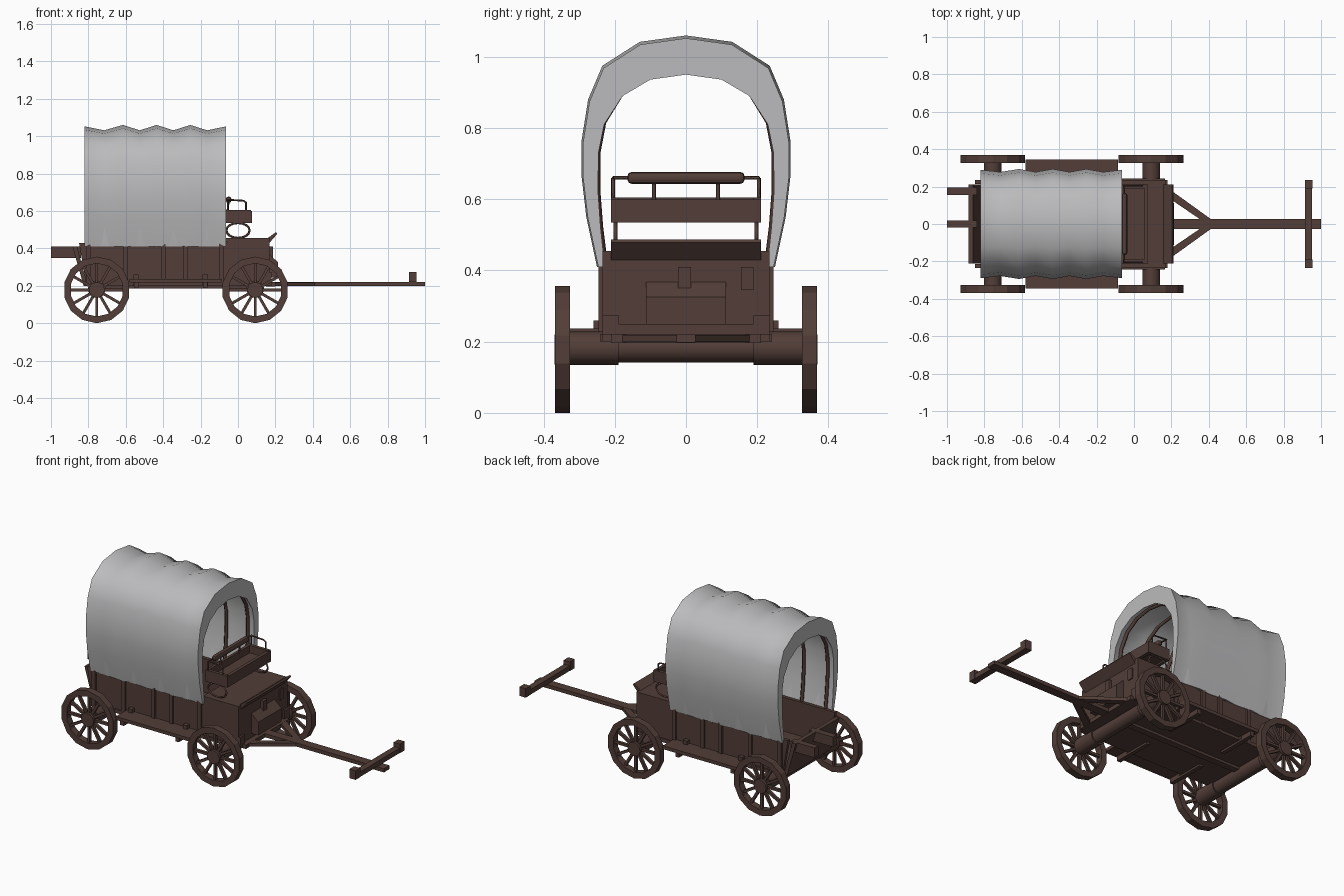
import bpy, bmesh
from math import pi, sin, cos
from mathutils import Vector, Matrix

if "Cube" in bpy.data.objects:
    bpy.data.objects.remove(bpy.data.objects["Cube"])


def material(name, rgb):
    m = bpy.data.materials.new(name)
    m.use_nodes = True
    m.diffuse_color = (*rgb, 1)
    m.node_tree.nodes["Principled BSDF"].inputs["Base Color"].default_value = (*rgb, 1)
    return m


WOOD = material("dark brown wood", (0.085, 0.048, 0.039))
CLOTH = material("grey canvas", (0.5, 0.5, 0.51))


def finish(name, bm, mat=WOOD, smooth=None):
    bmesh.ops.recalc_face_normals(bm, faces=bm.faces)
    me = bpy.data.meshes.new(name)
    bm.to_mesh(me)
    bm.free()
    me.materials.append(mat)
    ob = bpy.data.objects.new(name, me)
    bpy.context.collection.objects.link(ob)
    if smooth:
        bpy.ops.object.select_all(action="DESELECT")
        ob.select_set(True)
        bpy.context.view_layer.objects.active = ob
        bpy.ops.object.shade_smooth_by_angle(angle=smooth)
    return ob


def add_box(bm, x, y, z):
    size = Matrix.Diagonal((x[1] - x[0], y[1] - y[0], z[1] - z[0], 1))
    mid = Matrix.Translation((sum(x) / 2, sum(y) / 2, sum(z) / 2))
    bmesh.ops.create_cube(bm, size=1, matrix=mid @ size)


def box(name, x, y, z):
    bm = bmesh.new()
    add_box(bm, x, y, z)
    return finish(name, bm)


def prism(name, profile, y0, y1):
    """Extrude an x-z profile along y."""
    bm = bmesh.new()
    f = bm.faces.new([bm.verts.new((x, y0, z)) for x, z in profile])
    ext = bmesh.ops.extrude_face_region(bm, geom=[f])["geom"]
    bmesh.ops.translate(bm, vec=(0, y1 - y0, 0),
                        verts=[v for v in ext if isinstance(v, bmesh.types.BMVert)])
    return finish(name, bm)


def cylinder_y(name, x, z, y0, y1, r, sides=14):
    bm = bmesh.new()
    mat = Matrix.Translation((x, (y0 + y1) / 2, z)) @ Matrix.Rotation(pi / 2, 4, "X")
    bmesh.ops.create_cone(bm, cap_ends=True, segments=sides, radius1=r, radius2=r,
                          depth=y1 - y0, matrix=mat)
    return finish(name, bm, smooth=0.6)


def tube(name, points, r, cyclic=False):
    cu = bpy.data.curves.new(name, "CURVE")
    cu.dimensions = "3D"
    cu.bevel_depth, cu.bevel_resolution, cu.use_fill_caps = r, 0, True
    sp = cu.splines.new("POLY")
    sp.points.add(len(points) - 1)
    for p, q in zip(sp.points, points):
        p.co = (*q, 1)
    sp.use_cyclic_u = cyclic
    cu.materials.append(WOOD)
    ob = bpy.data.objects.new(name, cu)
    bpy.context.collection.objects.link(ob)


# wheels: faceted rim, spokes and hub
def wheel(name, cx, side):
    cz, y0, y1 = 0.178, 0.326, 0.368
    bm = bmesh.new()
    rings = []
    for i in range(14):
        a = 2 * pi * i / 14
        rings.append([bm.verts.new((r * sin(a), y, r * cos(a))) for r, y in
                      ((0.178, y0), (0.178, y1), (0.142, y1), (0.142, y0))])
    for i in range(14):
        for j in range(4):
            p, q = rings[i], rings[(i + 1) % 14]
            bm.faces.new((p[j], p[(j + 1) % 4], q[(j + 1) % 4], q[j]))
    for i in range(12):
        rot = Matrix.Rotation(2 * pi * i / 12, 4, "Y")
        spoke = Matrix.Translation((0, 0.347, 0.09)) @ Matrix.Diagonal((0.015, 0.018, 0.12, 1))
        bmesh.ops.create_cube(bm, size=1, matrix=rot @ spoke)
    bmesh.ops.transform(bm, verts=bm.verts,
                        matrix=Matrix.Translation((cx, 0, cz)) @ Matrix.Diagonal((1, side, 1, 1)))
    finish(name + "_wheel", bm)
    cylinder_y(name + "_hub", cx, cz, *sorted((side * 0.315, side * 0.37)), 0.042, 12)
    cylinder_y(name + "_axle_sleeve", cx, cz + 0.004, *sorted((side * 0.19, side * 0.33)), 0.047)


for end, cx in (("rear", -0.755), ("front", 0.092)):
    for label, side in (("left", 1), ("right", -1)):
        wheel(f"{end}_{label}", cx, side)
    cylinder_y(end + "_axle", cx, 0.182, -0.2, 0.2, 0.04)

# wagon bed
box("bed_floor", (-0.81, 0.165), (-0.235, 0.235), (0.2, 0.225))
for label, s in (("left", 1), ("right", -1)):
    prism(label + "_side_wall",
          [(-0.81, 0.2), (0.165, 0.2), (0.165, 0.455), (-0.06, 0.455), (-0.06, 0.43), (-0.85, 0.43)],
          s * 0.215, s * 0.235)
    bm = bmesh.new()
    for x in (-0.8, -0.6, -0.4, -0.28, -0.09):
        add_box(bm, (x - 0.012, x + 0.012), sorted((s * 0.23, s * 0.246)), (0.2, 0.425))
    finish(label + "_side_ribs", bm)
    box(label + "_bottom_rail", (-0.81, 0.165), sorted((s * 0.23, s * 0.242)), (0.2, 0.222))
    # running board with its brackets
    box(label + "_running_board", (-0.58, -0.085), sorted((s * 0.235, s * 0.345)), (0.217, 0.237))
    for x in (-0.545, -0.175):
        box(label + "_board_clip", (x - 0.014, x + 0.014), sorted((s * 0.235, s * 0.26)), (0.2, 0.26))
        box(label + "_board_bracket", (x - 0.012, x + 0.012), sorted((s * 0.09, s * 0.335)), (0.188, 0.217))
prism("tailgate", [(-0.805, 0.2), (-0.825, 0.2), (-0.885, 0.41), (-0.86, 0.41)], -0.21, 0.21)
for y in (0.175, 0):
    box("rear_beam", (-1, -0.84), (y - 0.019, y + 0.019), (0.35, 0.41))
box("underside_beam", (-0.75, 0.1), (-0.02, 0.02), (0.185, 0.2))

# driver's box
box("front_panel", (0.145, 0.168), (-0.235, 0.235), (0.2, 0.455))
box("box_back_panel", (-0.075, -0.055), (-0.22, 0.22), (0.22, 0.45))
box("deck", (-0.07, 0.168), (-0.235, 0.235), (0.435, 0.455))
prism("footboard", [(0.145, 0.42), (0.16, 0.42), (0.21, 0.478), (0.203, 0.487), (0.145, 0.445)], -0.21, 0.21)
prism("tool_box", [(0.16, 0.245), (0.215, 0.245), (0.215, 0.325), (0.16, 0.375)], -0.112, 0.112)
box("tool_box_latch", (0.16, 0.186), (-0.022, 0.014), (0.35, 0.41))
box("front_plate", (0.16, 0.174), (0.155, 0.19), (0.345, 0.41))
for s in (1, -1):
    box("front_corner_bracket", (0.16, 0.18), sorted((s * 0.19, s * 0.235)), (0.2, 0.27))

# seat on oval leaf springs
box("seat", (-0.06, 0.07), (-0.21, 0.21), (0.545, 0.56))
box("seat_front_board", (0.055, 0.075), (-0.21, 0.21), (0.535, 0.6))
box("seat_back_board", (-0.072, -0.055), (-0.21, 0.21), (0.535, 0.605))
backrest = box("backrest", (-0.065, -0.035), (-0.165, 0.165), (0.643, 0.677))
bev = backrest.modifiers.new("round", "BEVEL")
bev.width, bev.segments = 0.013, 2
for s in (1, -1):
    box("seat_end_board", (-0.07, 0.07), sorted((s * 0.19, s * 0.21)), (0.535, 0.605))
    tube("seat_spring", [(0.062 * cos(a * pi / 8), s * 0.198, 0.496 + 0.04 * sin(a * pi / 8))
                         for a in range(16)], 0.006, True)
    tube("arm_rail", [(-0.05, s * 0.15, 0.66), (-0.055, s * 0.205, 0.66), (0.03, s * 0.205, 0.655),
                      (0.043, s * 0.205, 0.645), (0.043, s * 0.205, 0.595)], 0.005)
    tube("arm_post", [(-0.055, s * 0.205, 0.6), (-0.055, s * 0.205, 0.66)], 0.005)
    tube("backrest_post", [(-0.055, s * 0.09, 0.595), (-0.052, s * 0.09, 0.65)], 0.006)

# tongue, braces and crossbar
box("tongue", (0.1, 1), (-0.027, 0.027), (0.198, 0.22))
box("front_bolster", (0.15, 0.2), (-0.21, 0.21), (0.196, 0.22))
for s in (1, -1):
    bm = bmesh.new()
    pts = [(0.17, 0.2), (0.17, 0.15), (0.39, 0), (0.42, 0.02)]
    f = bm.faces.new([bm.verts.new((x, s * y, 0.199)) for x, y in pts])
    ext = bmesh.ops.extrude_face_region(bm, geom=[f])["geom"]
    bmesh.ops.translate(bm, vec=(0, 0, 0.02), verts=[v for v in ext if isinstance(v, bmesh.types.BMVert)])
    finish("tongue_brace", bm)
    box("crossbar_end", (0.913, 0.955), sorted((s * 0.19, s * 0.235)), (0.22, 0.275))
box("crossbar", (0.915, 0.953), (-0.2, 0.2), (0.22, 0.25))

# canvas cover: outer and inner half profiles, swept over sagging stations
OUT = [(0.25, 0.41), (0.28, 0.55), (0.294, 0.67), (0.294, 0.76), (0.275, 0.88), (0.235, 0.975), (0.13, 1.042), (0, 1.06)]
INN = [(0.228, 0.41), (0.24, 0.52), (0.247, 0.62), (0.246, 0.73), (0.23, 0.81), (0.178, 0.89), (0.1, 0.936), (0, 0.95)]


def arch(t, sag=0.0):
    half = [Vector(a).lerp(Vector(b), t) for a, b in zip(INN, OUT)]
    half = [Vector((p.x * (1 - sag), 0.41 + (p.y - 0.41) * (1 - sag * 0.8))) for p in half]
    return half + [Vector((-p.x, p.y)) for p in reversed(half[:-1])]


STATIONS = [-0.82, -0.715, -0.615, -0.525, -0.435, -0.345, -0.255, -0.165, -0.065]
bm = bmesh.new()
loops = []
for i, x in enumerate(STATIONS):
    at_end = i in (0, 8)
    sag = 0.055 if i % 2 else (0.015 if at_end else 0)
    section = arch(1, sag) + arch(0 if at_end else 0.55)[::-1]
    loops.append([bm.verts.new((x, p.x, p.y)) for p in section])
n = len(loops[0])
for a, b in zip(loops, loops[1:]):
    for j in range(n):
        bm.faces.new((a[j], a[(j + 1) % n], b[(j + 1) % n], b[j]))
for loop in (loops[0], loops[-1]):
    for j in range(n // 2 - 1):
        bm.faces.new((loop[j], loop[j + 1], loop[n - 2 - j], loop[n - 1 - j]))
finish("canvas_cover", bm, CLOTH, 0.9)

# wooden hoops under the canvas
for x in (-0.775, -0.615, -0.435, -0.255, -0.11):
    tube("cover_hoop", [(x, p.x, p.y) for p in arch(0.12)], 0.012)
